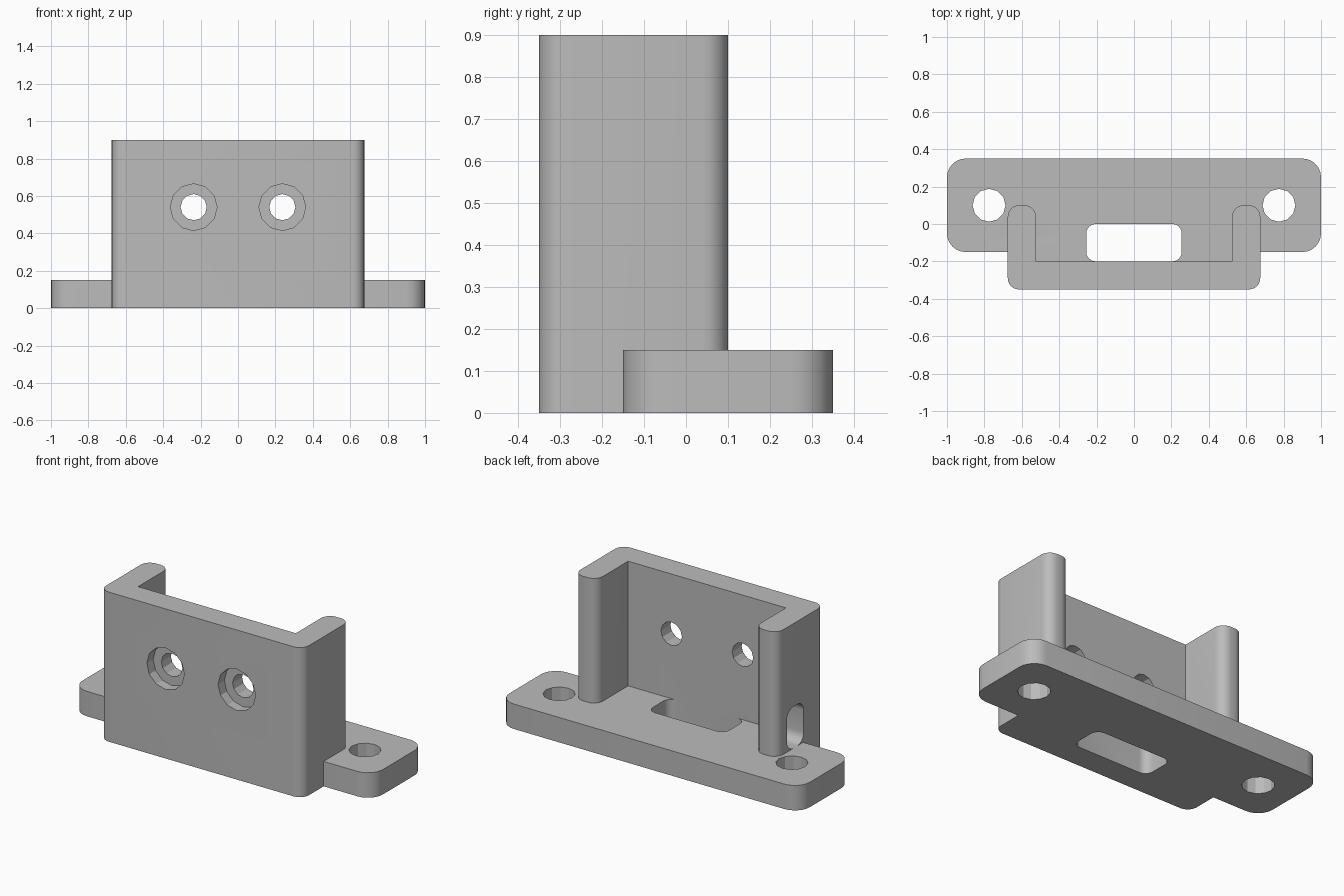
import bpy, bmesh, math
from mathutils import Vector

cube = bpy.data.objects.get("Cube")
if cube:
    bpy.data.objects.remove(cube, do_unlink=True)

grey = bpy.data.materials.new("plain_grey")
grey.use_nodes = True
grey.diffuse_color = (0.5, 0.5, 0.5, 1)
grey.node_tree.nodes["Principled BSDF"].inputs["Base Color"].default_value = (0.5, 0.5, 0.5, 1)


def rounded(corners, steps=6):
    """Outline from (x, y, radius) right-angle corners."""
    pts = []
    for i, (x, y, r) in enumerate(corners):
        p = Vector((x, y))
        if r == 0:
            pts.append(p)
            continue
        a = (Vector(corners[i - 1][:2]) - p).normalized() * r
        b = (Vector(corners[(i + 1) % len(corners)][:2]) - p).normalized() * r
        for k in range(steps + 1):
            t = k / steps * math.pi / 2
            pts.append(p + a * (1 - math.sin(t)) + b * (1 - math.cos(t)))
    return pts


def rect(x0, x1, y0, y1, r=0):
    return rounded([(x0, y0, r), (x1, y0, r), (x1, y1, r), (x0, y1, r)])


def circle(x, y, r, sides=12):
    return [(x + r * math.cos(k * math.tau / sides), y + r * math.sin(k * math.tau / sides))
            for k in range(sides)]


PLACE = {"x": lambda a, b, t: (t, a, b),
         "y": lambda a, b, t: (a, t, b),
         "z": lambda a, b, t: (a, b, t)}


def prism(name, outline, lo, hi, axis="z"):
    bm = bmesh.new()
    low = [bm.verts.new(PLACE[axis](p[0], p[1], lo)) for p in outline]
    high = [bm.verts.new(PLACE[axis](p[0], p[1], hi)) for p in outline]
    bm.faces.new(low)
    bm.faces.new(high)
    n = len(low)
    for i in range(n):
        j = (i + 1) % n
        bm.faces.new((low[i], low[j], high[j], high[i]))
    bmesh.ops.recalc_face_normals(bm, faces=bm.faces)
    mesh = bpy.data.meshes.new(name)
    bm.to_mesh(mesh)
    bm.free()
    mesh.materials.append(grey)
    ob = bpy.data.objects.new(name, mesh)
    bpy.context.collection.objects.link(ob)
    return ob


# Mounting plate and upright U-shaped channel
bracket = prism("bracket", rect(-1, 1, -0.15, 0.35, 0.1), 0, 0.15)
R = 0.06
channel = prism("channel", rounded([
    (-0.675, -0.35, R), (0.675, -0.35, R), (0.675, 0.1, R), (0.525, 0.1, R),
    (0.525, -0.2, 0), (-0.525, -0.2, 0), (-0.525, 0.1, R), (-0.675, 0.1, R)]), 0, 0.9)
floor = prism("channel_floor", rect(-0.6, 0.6, -0.28, 0.05), 0, 0.15)

# Openings: floor slot, side slot, plate holes, counterbored wall holes
cutters = [prism("floor_slot", rect(-0.255, 0.255, -0.2, 0, 0.05), -0.1, 0.3),
           prism("side_slot", rect(-0.155, 0.005, 0.15, 0.4, 0.06), -0.8, -0.4, "x")]
for s in (-1, 1):
    cutters += [prism("plate_hole", circle(s * 0.775, 0.1, 0.088), -0.1, 0.3),
                prism("counterbore", circle(s * 0.237, 0.54, 0.125), -0.5, -0.29, "y"),
                prism("wall_hole", circle(s * 0.237, 0.54, 0.07), -0.5, -0.1, "y")]

for tool in [channel, floor] + cutters:
    mod = bracket.modifiers.new(tool.name, "BOOLEAN")
    mod.solver = "EXACT"
    mod.operation = "DIFFERENCE" if tool in cutters else "UNION"
    mod.object = tool

# Bake the booleans and drop the helpers
bpy.context.view_layer.update()
graph = bpy.context.evaluated_depsgraph_get()
solid = bpy.data.meshes.new_from_object(bracket.evaluated_get(graph))
bracket.modifiers.clear()
bracket.data = solid
for tool in [channel, floor] + cutters:
    bpy.data.objects.remove(tool, do_unlink=True)

bpy.ops.object.select_all(action="DESELECT")
bracket.select_set(True)
bpy.context.view_layer.objects.active = bracket
bpy.ops.object.shade_smooth_by_angle(angle=math.radians(25))
